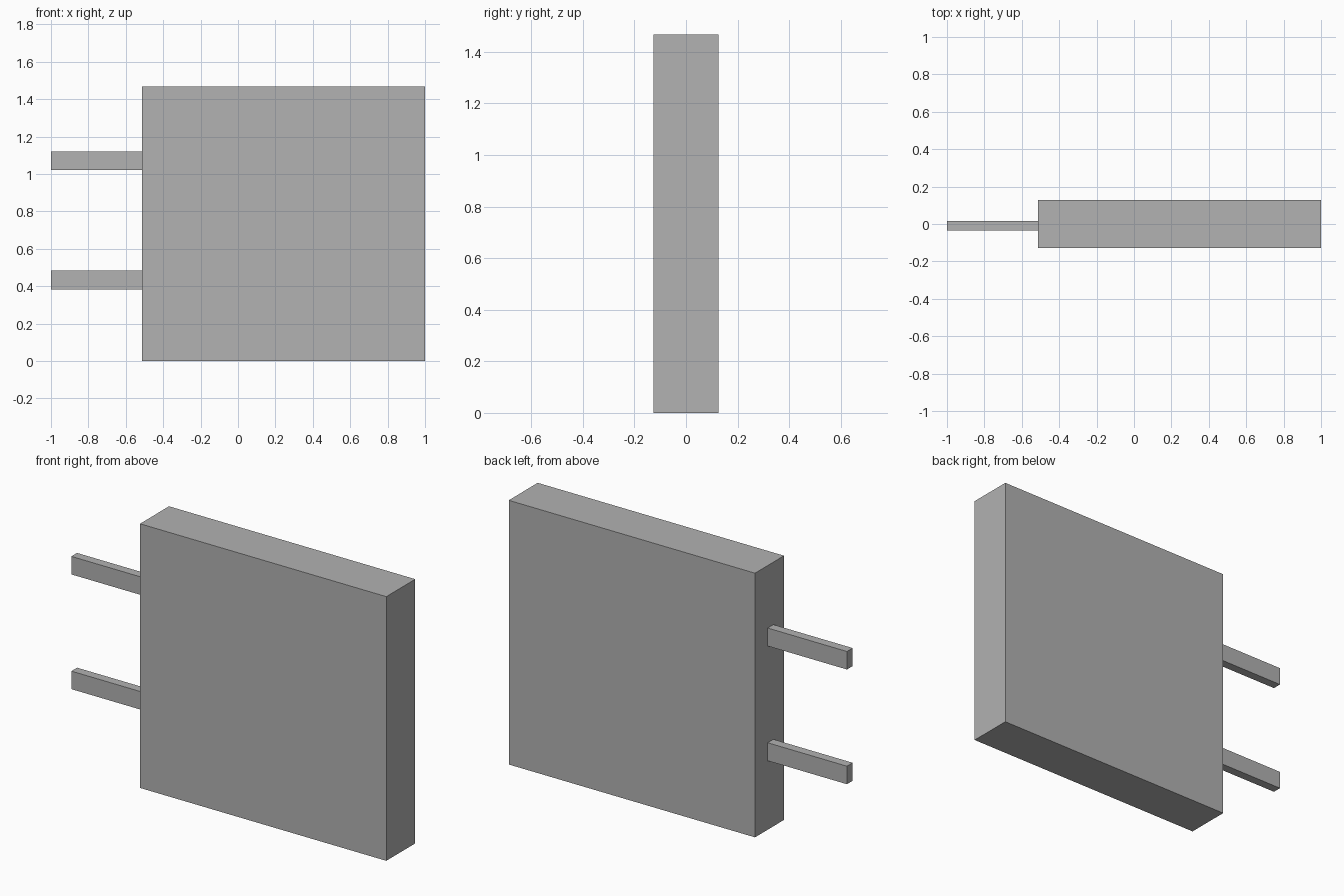
import bpy

cube = bpy.data.objects.get("Cube")
if cube:
    bpy.data.objects.remove(cube, do_unlink=True)

# Single plain grey
grey = bpy.data.materials.new("plain_grey")
grey.use_nodes = True
colour = (0.445, 0.445, 0.445, 1)
grey.diffuse_color = colour
grey.node_tree.nodes["Principled BSDF"].inputs["Base Color"].default_value = colour


def box(name, low, high):
    """Add a box spanning two opposite corners."""
    centre = [(a + b) / 2 for a, b in zip(low, high)]
    size = [b - a for a, b in zip(low, high)]
    bpy.ops.mesh.primitive_cube_add(size=1, location=centre)
    obj = bpy.context.object
    obj.name = name
    obj.scale = size
    bpy.ops.object.transform_apply(location=False, rotation=False, scale=True)
    obj.data.materials.append(grey)
    return obj


# Upright slab
body_side = -0.513
box("body", (body_side, -0.127, 0), (1, 0.127, 1.467))

# Two flat prongs on the right side
for name, z in (("lower_prong", 0.433), ("upper_prong", 1.07)):
    box(name, (-1, -0.034, z - 0.05), (body_side, 0.016, z + 0.05))
